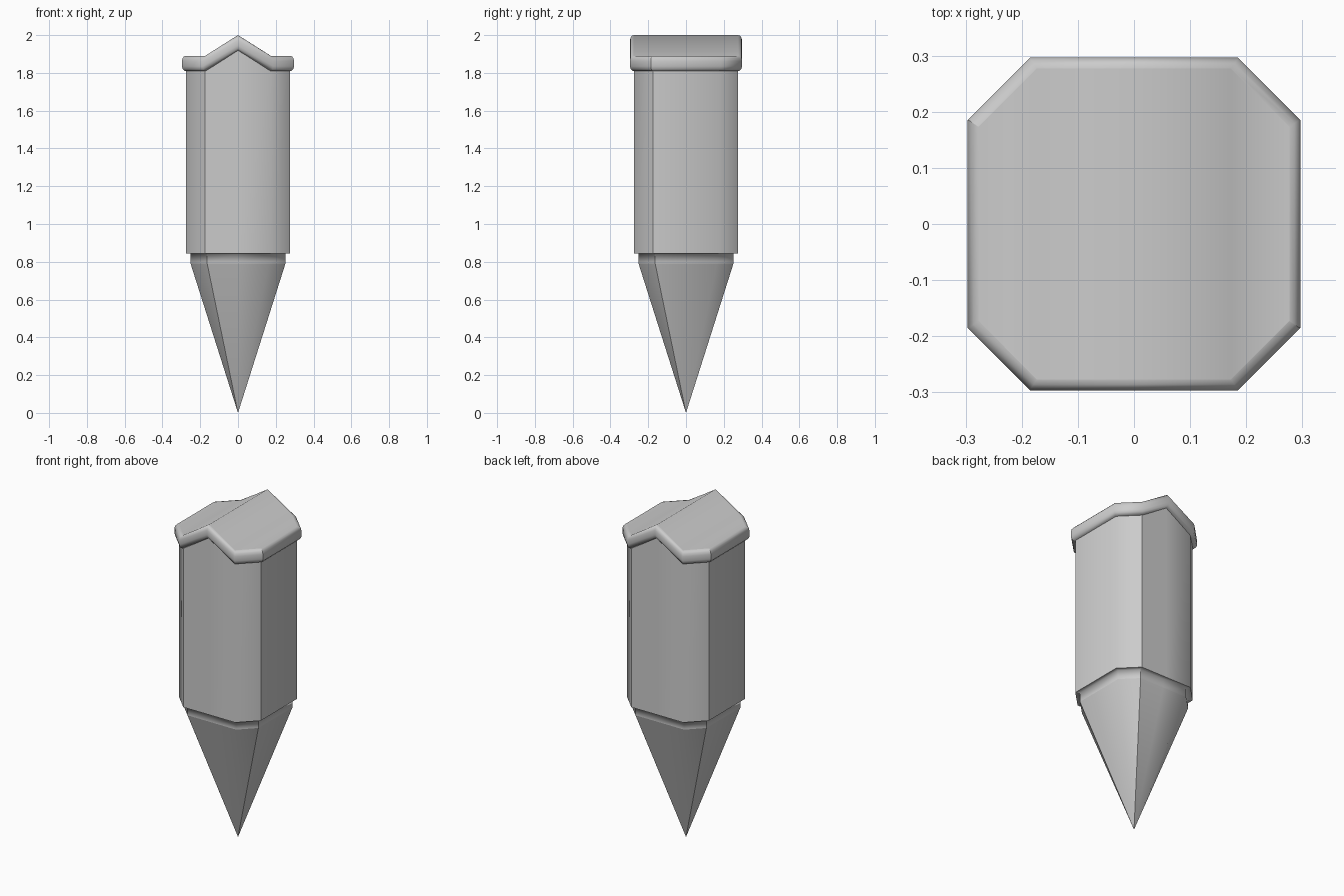
import bpy
import bmesh

cube = bpy.data.objects.get("Cube")
if cube:
    bpy.data.objects.remove(cube, do_unlink=True)

# One plain grey material
GREY = (0.6, 0.6, 0.6, 1.0)
grey = bpy.data.materials.new("plain grey")
grey.use_nodes = True
grey.diffuse_color = GREY
grey.node_tree.nodes["Principled BSDF"].inputs["Base Color"].default_value = GREY


def ring(bm, half, corner, z, rise):
    """Octagon with chamfered corners, plus a raised point mid front and mid back."""
    h, c = half, corner
    side = [(c, -h), (h, -c), (h, c), (c, h), (0, h)]
    points = side + [(-x, -y) for x, y in side]
    # reorder so that the loop runs counter-clockwise all the way round
    return [bm.verts.new((x, y, z + (rise if i % 5 == 4 else 0)))
            for i, (x, y) in enumerate(points[:4] + [(0, h), (-c, h), (-h, c),
                                       (-h, -c), (-c, -h), (0, -h)])]


def loft(name, sections, creased_corners, creased_rings, roof=False):
    """Skin the sections from bottom to top; crease chosen corners and rings."""
    bm = bmesh.new()
    rings = [ring(bm, *s) for s in sections]
    n = len(rings[0])
    for low, high in zip(rings, rings[1:]):
        for i in range(n):
            j = (i + 1) % n
            bm.faces.new((low[i], low[j], high[j], high[i]))
        for i in creased_corners:
            bm.edges.get((low[i], high[i])).smooth = False
    # roof panels: flat, slope, slope, flat
    if roof:
        for panel in ((0, 1, 2, 3), (9, 0, 3, 4), (8, 9, 4, 5), (7, 8, 5, 6)):
            bm.faces.new([rings[-1][i] for i in panel])
    for r in creased_rings:
        for i in range(n):
            bm.edges.get((rings[r][i], rings[r][(i + 1) % n])).smooth = False
    for f in bm.faces:
        f.smooth = True
    bmesh.ops.remove_doubles(bm, verts=bm.verts, dist=0.0001)
    bmesh.ops.recalc_face_normals(bm, faces=bm.faces)
    mesh = bpy.data.meshes.new(name)
    bm.to_mesh(mesh)
    bm.free()
    mesh.materials.append(grey)
    obj = bpy.data.objects.new(name, mesh)
    bpy.context.collection.objects.link(obj)
    return obj


RISE = 0.11
CORNERS = (1, 3, 6, 8)

# Pointed tip, recessed neck and shaft
loft("pointed_shaft", [
    (0, 0, 0, 0),
    (0.251, 0.163, 0.79, 0),
    (0.251, 0.163, 0.845, 0),
    (0.275, 0.174, 0.845, 0),
    (0.275, 0.174, 1.815, RISE),
], CORNERS, (1, 3))

# Rounded rim with the ridged roof
loft("ridged_cap", [
    (0.272, 0.172, 1.808, RISE),
    (0.284, 0.179, 1.811, RISE),
    (0.293, 0.184, 1.82, RISE),
    (0.297, 0.185, 1.835, RISE),
    (0.297, 0.185, 1.863, RISE),
    (0.293, 0.184, 1.878, RISE),
    (0.286, 0.179, 1.887, RISE),
    (0.277, 0.173, 1.89, RISE),
], (1, 6), (7,), roof=True)
